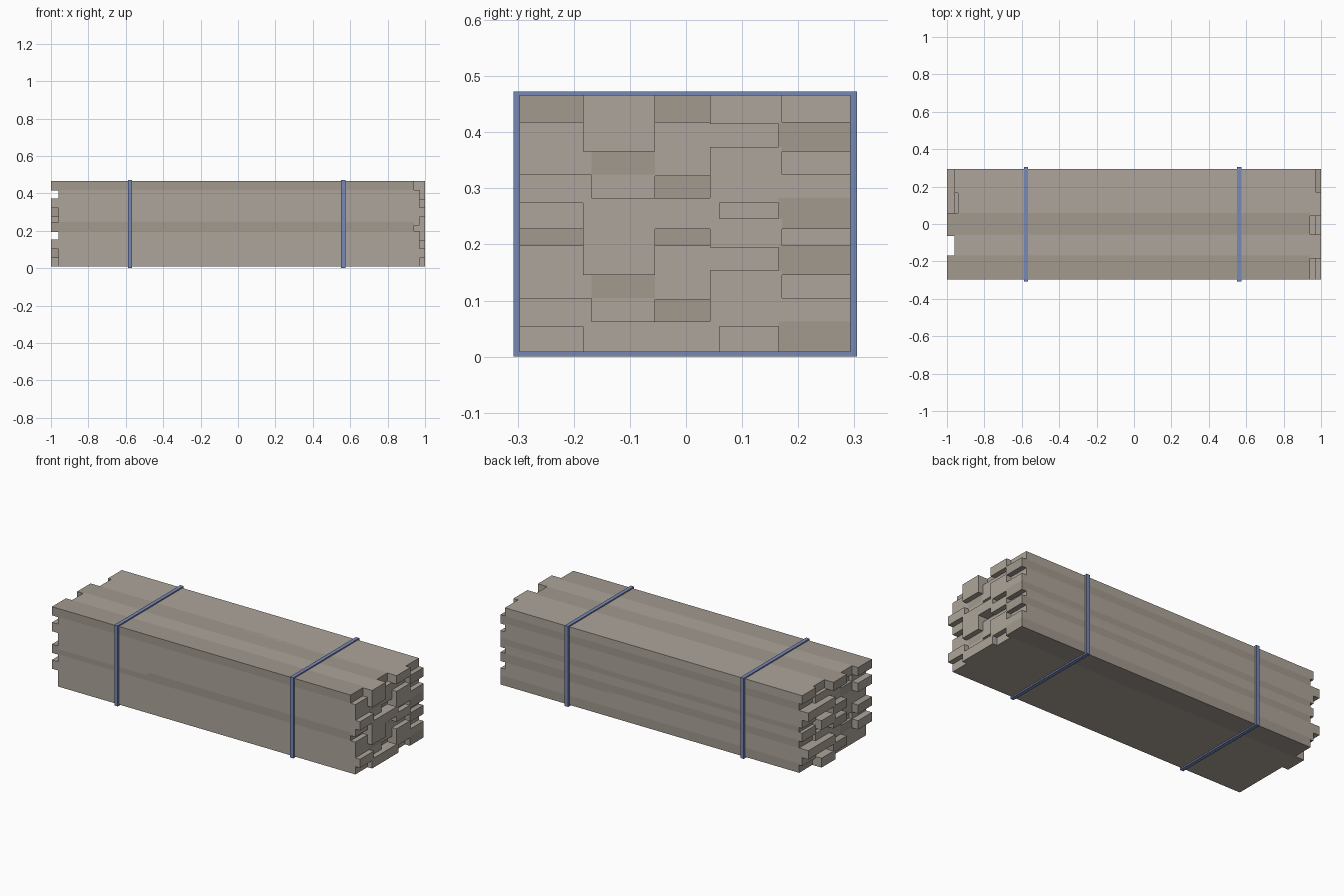
import bpy, bmesh

if "Cube" in bpy.data.objects:
    bpy.data.objects.remove(bpy.data.objects["Cube"])


def material(name, color):
    m = bpy.data.materials.new(name)
    m.diffuse_color = (*color, 1)
    m.use_nodes = True
    m.node_tree.nodes["Principled BSDF"].inputs["Base Color"].default_value = m.diffuse_color
    return m


LIGHT = material("light_wood", (0.42, 0.375, 0.325))
DARK = material("dark_wood", (0.36, 0.32, 0.275))
BLUE = material("strap_blue", (0.19, 0.25, 0.47))


def add_object(name, bm, mat):
    mesh = bpy.data.meshes.new(name)
    bm.to_mesh(mesh)
    bm.free()
    mesh.materials.append(mat)
    obj = bpy.data.objects.new(name, mesh)
    bpy.context.collection.objects.link(obj)
    return obj


def add_box(bm, lo, hi):
    verts = bmesh.ops.create_cube(bm, size=1)["verts"]
    for v in verts:
        for i in range(3):
            v.co[i] = lo[i] if v.co[i] < 0 else hi[i]


# Board columns (y range) and layers (z range); neighbours overlap slightly
COLUMNS = [(-.297, -.168), (-.184, -.055), (-.065, .060), (.043, .171), (.165, .293)]
LAYERS = [(.228, .283), (.274, .325), (.322, .374), (.366, .418), (.415, .466)]

# Staggered board ends per layer, bottom to top, front column to back column
RIGHT = [(.97, 1, 1, .97, 1),
         (1, .97, .94, 1, 1),
         (.97, .97, .97, 1, .97),
         (.97, 1, .97, .97, 1),
         (.94, 1, .94, 1, .97)]
LEFT = [(.96, .96, .96, 1, .94),
        (.96, .96, 1, .94, .96),
        (1, .96, .96, 1, 1),
        (.96, .94, .96, .96, .94),
        (1, .96, 1, .94, .96)]
DARK_BOARDS = {(0, 4), (1, 2), (2, 1), (3, 4), (4, 0), (4, 2)}

# Two identical five-layer stacks, one on the other
for stack, drop in (("lower", .22), ("upper", 0)):
    for row, (z0, z1) in enumerate(LAYERS):
        for col, (y0, y1) in enumerate(COLUMNS):
            bm = bmesh.new()
            add_box(bm, (-LEFT[row][col], y0, z0 - drop),
                    (RIGHT[row][col], y1, z1 - drop))
            mat = DARK if (row, col) in DARK_BOARDS else LIGHT
            add_object(f"{stack}_board_{row + 1}_{col + 1}", bm, mat)

# Rectangular straps around the bundle
OUTER = [(-.307, 0), (.305, 0), (.305, .473), (-.307, .473)]
INNER = [(-.295, .01), (.291, .01), (.291, .464), (-.295, .464)]
for side, x in (("left", -.577), ("right", .563)):
    bm = bmesh.new()
    rings = [[bm.verts.new((x + dx, y, z)) for y, z in loop]
             for dx, loop in ((-.011, OUTER), (.011, OUTER), (.011, INNER), (-.011, INNER))]
    for a in range(4):
        b = (a + 1) % 4
        for i in range(4):
            j = (i + 1) % 4
            bm.faces.new((rings[a][i], rings[a][j], rings[b][j], rings[b][i]))
    bmesh.ops.recalc_face_normals(bm, faces=bm.faces)
    add_object(f"{side}_strap", bm, BLUE)
